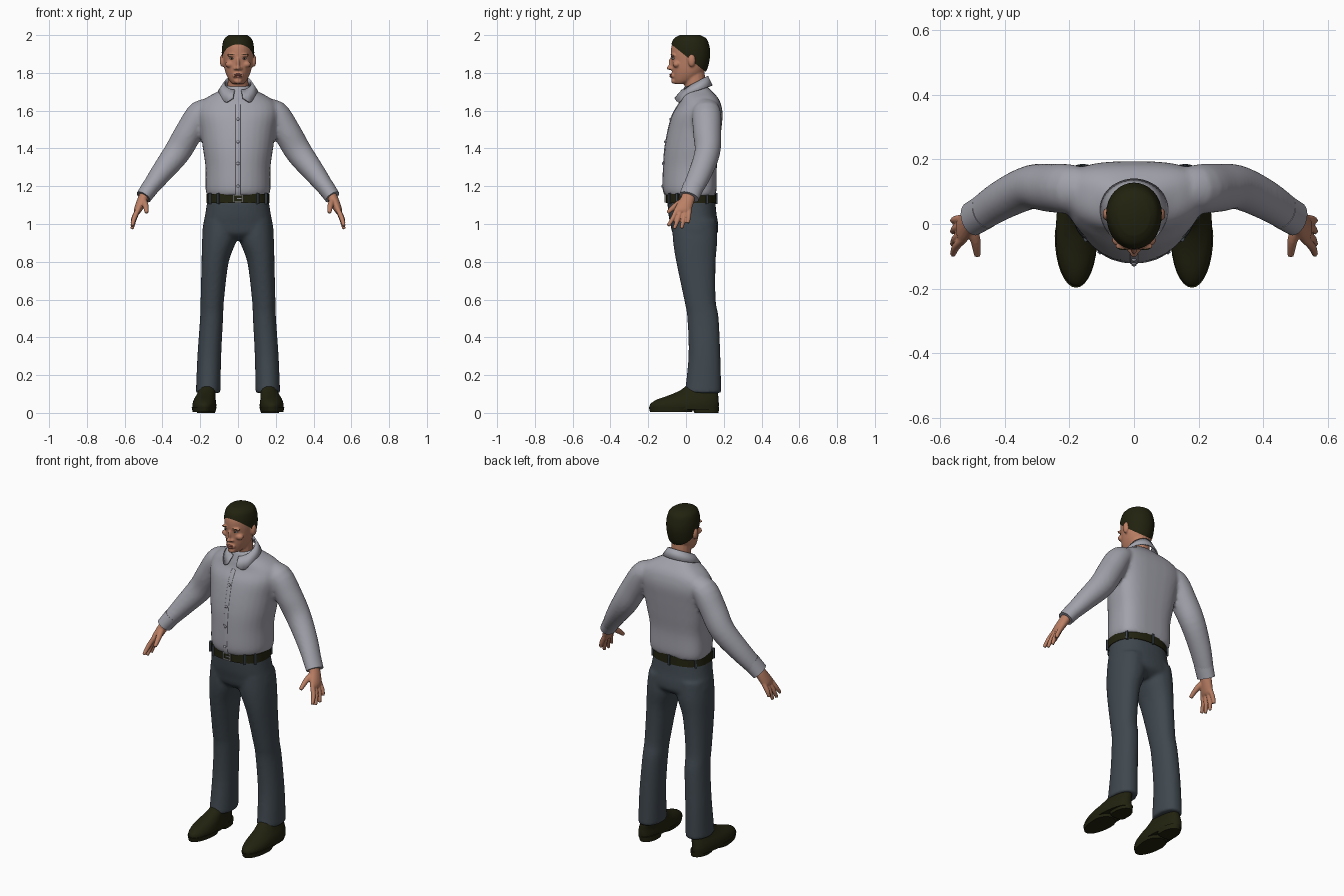
import bpy, bmesh, math
from mathutils import Matrix, Vector

cube = bpy.data.objects.get("Cube")
if cube:
    bpy.data.objects.remove(cube, do_unlink=True)


def material(name, *rgb):
    m = bpy.data.materials.new(name)
    m.use_nodes = True
    m.diffuse_color = (*rgb, 1)
    m.node_tree.nodes["Principled BSDF"].inputs["Base Color"].default_value = (*rgb, 1)
    return m


SHIRT = material("grey shirt", .36, .36, .41)
PANTS = material("slate trousers", .05, .065, .078)
SKIN = material("brown skin", .5, .215, .13)
DARK = material("dark olive", .016, .016, .005)
LIPS = material("lips", .33, .11, .075)
WHITE = material("eye white", .55, .5, .46)
METAL = material("buckle grey", .3, .3, .32)


def refine(rows, steps=4):
    """Catmull-Rom interpolation between rows."""
    out = []
    for i in range(len(rows) - 1):
        p = [rows[max(i - 1, 0)], rows[i], rows[i + 1], rows[min(i + 2, len(rows) - 1)]]
        for k in range(steps):
            t = k / steps
            out.append([b + t * (c - a + t * (2 * a - 5 * b + 4 * c - d + t * (3 * (b - c) + d - a))) / 2
                        for a, b, c, d in zip(*p)])
    return out + [list(rows[-1])]


def bridge(bm, rings):
    """Join rings of points into a closed skin."""
    rings = [[bm.verts.new(p) for p in r] for r in rings]
    n = len(rings[0])
    for a, b in zip(rings, rings[1:]):
        for i in range(n):
            j = (i + 1) % n
            bm.faces.new((a[i], a[j], b[j], b[i]))
    bm.faces.new(rings[0])
    bm.faces.new(rings[-1])


def power(v, p):
    return math.copysign(abs(v) ** (2 / p), v)


def loft(bm, rows, mid=.5, front=2, back=2, side=1, n=32):
    """Rows: height, centre x, half width, front y, back y."""
    rings = []
    for z, cx, w, yf, yb in refine(rows):
        yc = yf + (yb - yf) * mid
        ring = []
        for i in range(n):
            a = math.tau * i / n
            c, s = math.cos(a), math.sin(a)
            p, depth = (back, yb - yc) if s > 0 else (front, yc - yf)
            ring.append((side * (cx + w * power(c, p)), yc + depth * power(s, p), z))
        rings.append(ring)
    bridge(bm, rings)


def tube(bm, rows, side=1, n=16):
    """Rows: x, y, z, thickness radius, radius towards y."""
    rows = refine(rows)
    rings = []
    for i, (x, y, z, ra, rb) in enumerate(rows):
        t = (Vector(rows[min(i + 1, len(rows) - 1)][:3]) - Vector(rows[max(i - 1, 0)][:3])).normalized()
        b = Vector((0, 1, 0))
        b = (b - t * b.dot(t)).normalized()
        a = b.cross(t)
        ring = []
        for k in range(n):
            u = math.tau * k / n
            p = Vector((x, y, z)) + a * ra * math.cos(u) + b * rb * math.sin(u)
            ring.append((side * p.x, p.y, p.z))
        rings.append(ring)
    bridge(bm, rings)


def blob(bm, centre, radii):
    bmesh.ops.create_uvsphere(bm, u_segments=20, v_segments=12, radius=1,
                              matrix=Matrix.Translation(centre) @ Matrix.Diagonal((*radii, 1)))


def box(bm, centre, size, turn=0):
    bmesh.ops.create_cube(bm, size=1, matrix=Matrix.Translation(centre)
                          @ Matrix.Rotation(turn, 4, 'Z') @ Matrix.Diagonal((*size, 1)))


def finish(name, bm, mat, voxel=0, relax=5):
    """Make the object; a voxel size blends its pieces into one skin."""
    bmesh.ops.recalc_face_normals(bm, faces=bm.faces[:])
    me = bpy.data.meshes.new(name)
    bm.to_mesh(me)
    bm.free()
    ob = bpy.data.objects.new(name, me)
    bpy.context.scene.collection.objects.link(ob)
    if voxel:
        r = ob.modifiers.new("blend", 'REMESH')
        r.mode, r.voxel_size = 'VOXEL', voxel
        s = ob.modifiers.new("relax", 'SMOOTH')
        s.factor, s.iterations = .5, relax
        dg = bpy.context.evaluated_depsgraph_get()
        me = bpy.data.meshes.new_from_object(ob.evaluated_get(dg))
        ob.modifiers.clear()
        ob.data = me
    me.materials.clear()
    me.materials.append(mat)
    for f in me.polygons:
        f.use_smooth = True
    me.set_sharp_from_angle(angle=math.radians(50))
    return ob


SIDES = ((1, "left"), (-1, "right"))

# Shirt: torso and sleeves in one skin
torso = [(1.15, 0, .165, -.11, .155), (1.19, 0, .172, -.122, .162), (1.3, 0, .172, -.12, .163),
         (1.4, 0, .186, -.113, .175), (1.5, 0, .2, -.095, .187), (1.58, 0, .215, -.072, .194),
         (1.635, 0, .205, -.04, .185), (1.67, 0, .165, -.03, .168), (1.7, 0, .11, -.02, .14),
         (1.73, 0, .065, -.01, .11)]
sleeve = [(.12, .105, 1.6, .05, .06), (.195, .108, 1.59, .068, .076), (.26, .112, 1.487, .073, .075),
          (.322, .113, 1.38, .071, .068), (.41, .073, 1.265, .057, .062), (.485, .024, 1.165, .042, .054)]
bm = bmesh.new()
loft(bm, torso, mid=.6, front=2.1, back=3)
for s, _ in SIDES:
    tube(bm, sleeve, s, n=24)
finish("shirt", bm, SHIRT, .01)
for s, label in SIDES:
    bm = bmesh.new()
    tube(bm, [(.46, .04, 1.2, .047, .056), (.5, .016, 1.143, .042, .054)], s, n=24)
    finish(label + "_cuff", bm, SHIRT)


def front_y(z):
    for a, b in zip(torso, torso[1:]):
        if a[0] <= z <= b[0]:
            return a[3] + (b[3] - a[3]) * (z - a[0]) / (b[0] - a[0])


# Button strip and buttons
bm = bmesh.new()
loft(bm, [(z, 0, .014, yf - .002, yf + .04) for z, _, _, yf, _ in torso if z < 1.66], front=5, back=5)
finish("button_strip", bm, SHIRT)
bm = bmesh.new()
for z in (1.2, 1.32, 1.435, 1.555):
    blob(bm, (0, front_y(z) - .004, z), (.008, .005, .008))
finish("shirt_buttons", bm, SHIRT)

# Folded collar, open at the front with two points
bm = bmesh.new()
previous = None
reach = math.radians(165)
for i in range(45):
    a = reach * (i / 22 - 1)
    c, s = math.cos(a), math.sin(a)
    dip = .035 * math.exp(-((abs(a) - 2.45) / .35) ** 2)
    top = bm.verts.new((.07 * s, .045 + .068 * c, 1.745 + .038 * c))
    low = bm.verts.new((.102 * s, .045 + (.092 if c > 0 else .107) * c, 1.702 + .03 * c - dip))
    if previous:
        bm.faces.new((*previous, low, top))
    previous = (top, low)
collar = finish("collar", bm, SHIRT)
thick = collar.modifiers.new("cloth", 'SOLIDIFY')
thick.thickness, thick.offset = .008, 0

# Trousers: hips and legs in one skin
hips = [(1.13, 0, .162, -.1, .154), (1.05, 0, .174, -.093, .162), (1, 0, .184, -.083, .17),
        (.95, 0, .184, -.07, .166), (.915, 0, .12, -.03, .12)]
leg = [(1.02, .092, .088, -.07, .16), (.92, .098, .092, -.07, .166), (.8, .121, .072, -.052, .157),
       (.6, .136, .062, -.01, .157), (.5, .14, .061, .007, .173), (.3, .152, .063, .013, .182),
       (.105, .158, .065, -.007, .187)]
bm = bmesh.new()
loft(bm, hips, front=2.3, back=2.4)
for s, _ in SIDES:
    loft(bm, leg, front=2.1, back=2.2, side=s)
finish("trousers", bm, PANTS, .01)

# Belt, loops and buckle
bm = bmesh.new()
loft(bm, [(1.11, 0, .168, -.106, .16), (1.16, 0, .166, -.106, .158)], front=2.3, back=2.4)
finish("belt", bm, DARK)
bm = bmesh.new()
for deg in (30, 55, 125, 150, 215, 270, 325):
    a = math.radians(deg)
    pos = (.168 * power(math.cos(a), 2.35), .027 - .134 * power(math.sin(a), 2.35), 1.135)
    box(bm, pos, (.012, .014, .06), math.atan2(pos[1] - .027, pos[0]) + math.pi / 2)
finish("belt_loops", bm, PANTS)
bm = bmesh.new()
for s in (1, -1):
    box(bm, (.022 * s, -.107, 1.135), (.007, .012, .044))
    box(bm, (0, -.107, 1.135 + .019 * s), (.05, .012, .006))
box(bm, (.008, -.107, 1.135), (.028, .012, .005))
finish("buckle", bm, METAL)

# Shoes with sole and heel
for s, label in SIDES:
    bm = bmesh.new()
    loft(bm, [(.018, .178, .062, -.19, .172), (.045, .178, .063, -.19, .174), (.07, .176, .058, -.155, .172),
              (.095, .17, .05, -.085, .17), (.12, .163, .045, -.03, .165), (.15, .16, .04, .01, .15)],
         mid=.42, back=2.3, side=s)
    finish(label + "_shoe", bm, DARK)
    bm = bmesh.new()
    loft(bm, [(.004, .18, .06, -.19, .03), (.03, .179, .066, -.197, .05)], mid=.65, side=s)
    loft(bm, [(0, .17, .047, .045, .172), (.03, .17, .048, .03, .176)], mid=.4, front=4, side=s)
    finish(label + "_sole", bm, DARK)

# Hands: palm, four spread fingers and thumb
fingers = ((-.045, -.095, .99), (-.024, -.063, .975), (-.002, -.024, .977), (.018, .01, 1.005))
for s, label in SIDES:
    bm = bmesh.new()
    tube(bm, [(.48, .024, 1.18, .028, .034), (.505, .008, 1.13, .027, .037),
              (.528, -.014, 1.08, .022, .043), (.535, -.018, 1.06, .015, .04)], s)
    for base, tip, z in fingers:
        tube(bm, [(.525, base, 1.085, .013, .013), (.55, (base + tip) / 2, (1.07 + z) / 2, .013, .012),
                  (.56, tip, z, .009, .009)], s)
    tube(bm, [(.505, .0, 1.13, .018, .018), (.49, -.05, 1.1, .016, .016), (.484, -.098, 1.06, .01, .01)], s)
    finish(label + "_hand", bm, SKIN, .004, 3)

# Head and neck with modelled face
skull = [(1.742, 0, .028, -.06, 0), (1.76, 0, .046, -.068, .05), (1.79, 0, .062, -.073, .085),
         (1.82, 0, .071, -.076, .103), (1.86, 0, .077, -.077, .114), (1.9, 0, .08, -.08, .119),
         (1.94, 0, .078, -.077, .115), (1.97, 0, .067, -.062, .1), (1.99, 0, .042, -.03, .066)]
bm = bmesh.new()
loft(bm, skull, mid=.55)
tube(bm, [(0, .06, 1.66, .058, .05), (0, .048, 1.74, .055, .056), (0, .042, 1.82, .055, .055)])
blob(bm, (0, -.086, 1.826), (.013, .018, .011))
blob(bm, (0, -.079, 1.848), (.009, .014, .034))
blob(bm, (0, -.064, 1.757), (.022, .014, .015))
blob(bm, (0, -.07, 1.786), (.03, .013, .016))
for s, _ in SIDES:
    blob(bm, (.014 * s, -.077, 1.823), (.009, .011, .008))
    blob(bm, (.032 * s, -.069, 1.893), (.028, .012, .008))
    blob(bm, (.043 * s, -.05, 1.845), (.025, .02, .018))
    blob(bm, (.084 * s, .03, 1.865), (.013, .02, .033))
finish("head", bm, SKIN, .005, 3)

# Short hair cut along a sloping hairline
bm = bmesh.new()
loft(bm, [(z + .01 * (z > 1.95), 0, w + .006, yf - .003, yb + .009) for z, _, w, yf, yb in skull[2:]], mid=.55)
bmesh.ops.bisect_plane(bm, geom=bm.verts[:] + bm.edges[:] + bm.faces[:], plane_co=(0, -.07, 1.945),
                       plane_no=(0, .8, 1), clear_inner=True)
finish("hair", bm, DARK)

# Lips, eyes and brows
bm = bmesh.new()
blob(bm, (0, -.08, 1.791), (.021, .007, .005))
blob(bm, (0, -.08, 1.781), (.018, .008, .006))
finish("lips", bm, LIPS)
for s, label in SIDES:
    for part, mat, y, z, radii in (("_eye", WHITE, -.066, 1.876, (.013, .008, .005)),
                                   ("_iris", DARK, -.071, 1.876, (.005, .005, .0045)),
                                   ("_brow", DARK, -.073, 1.896, (.018, .008, .0025))):
        bm = bmesh.new()
        blob(bm, (.032 * s, y, z), radii)
        finish(label + part, bm, mat)
